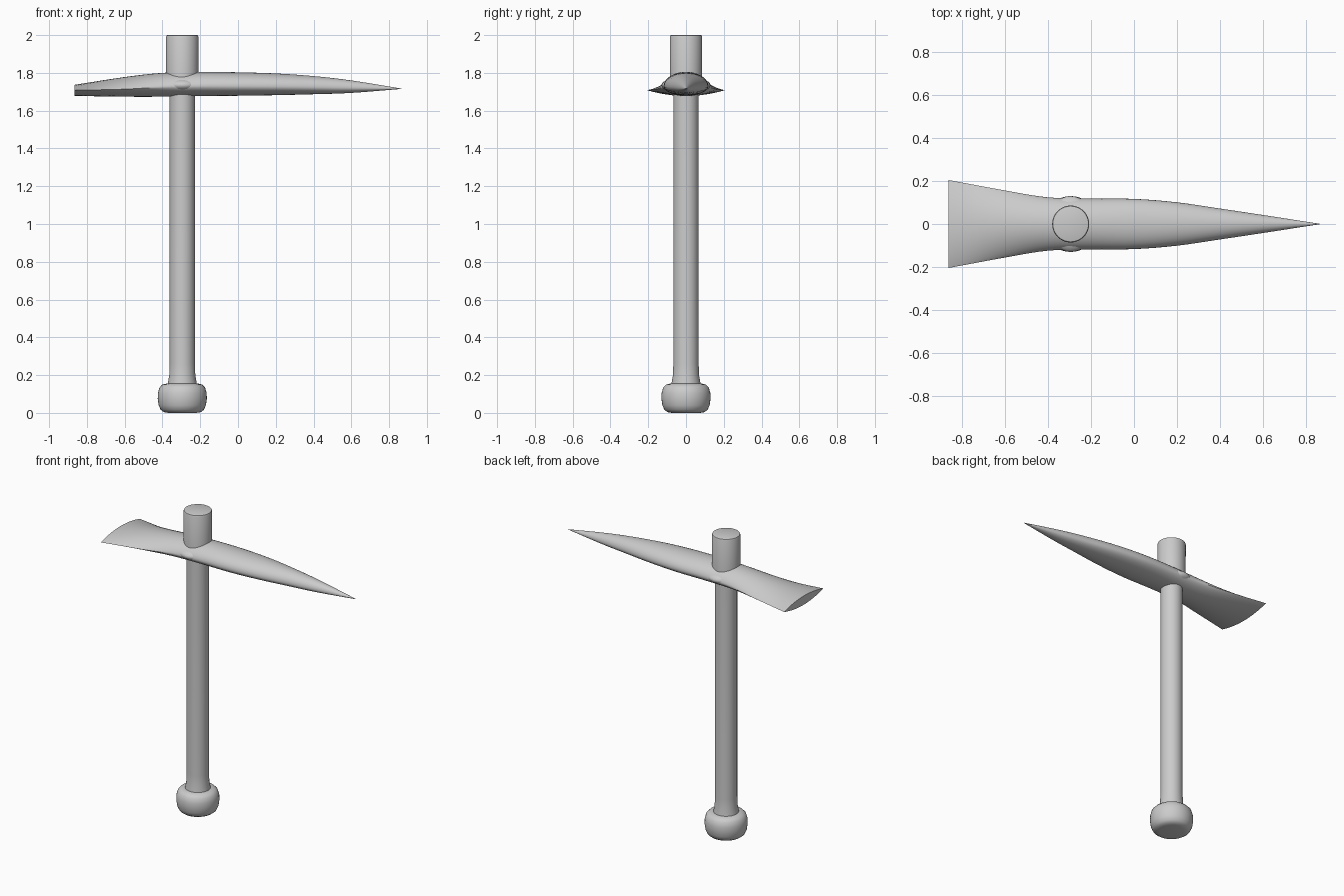
import bpy, bmesh, math

if "Cube" in bpy.data.objects:
    bpy.data.objects.remove(bpy.data.objects["Cube"])

HX = -0.295  # handle axis


def finish(name, bm, angle=40):
    bmesh.ops.recalc_face_normals(bm, faces=bm.faces)
    me = bpy.data.meshes.new(name)
    bm.to_mesh(me)
    bm.free()
    ob = bpy.data.objects.new(name, me)
    bpy.context.collection.objects.link(ob)
    bpy.ops.object.select_all(action='DESELECT')
    ob.select_set(True)
    bpy.context.view_layer.objects.active = ob
    bpy.ops.object.shade_smooth_by_angle(angle=math.radians(angle))
    return ob


def skin(name, rings, angle=40):
    """Bridge equal-sized closed rings and cap both ends."""
    bm = bmesh.new()
    vs = [[bm.verts.new(p) for p in r] for r in rings]
    n = len(vs[0])
    for a, b in zip(vs, vs[1:]):
        for i in range(n):
            j = (i + 1) % n
            bm.faces.new((a[i], a[j], b[j], b[i]))
    bm.faces.new(vs[0])
    bm.faces.new(vs[-1])
    return finish(name, bm, angle)


def lathe(name, profile, n=40):
    ring = lambda r, z: [(HX + r * math.cos(2 * math.pi * i / n),
                          r * math.sin(2 * math.pi * i / n), z) for i in range(n)]
    return skin(name, [ring(r, z) for r, z in profile])


# Rounded pommel at the foot of the handle
lathe("pommel", [(0.075, 0.0), (0.098, 0.004), (0.114, 0.016), (0.125, 0.04),
                 (0.13, 0.075), (0.129, 0.105), (0.121, 0.134), (0.105, 0.15),
                 (0.08, 0.156)])

# Shaft, flaring slightly where it meets the pommel
lathe("shaft", [(0.078, 0.14), (0.076, 0.16), (0.069, 0.20), (0.067, 0.26),
                (0.067, 1.72)])

# Thicker handle end standing above the head
lathe("handle_top", [(0.085, 1.72), (0.086, 1.99), (0.083, 1.998), (0.078, 2.0)])

# Head stations: x, half width, edge z, top z, bottom z, section power
STATIONS = [
    (-0.865, 0.205, 1.708, 1.737, 1.678, 1.0),
    (-0.60, 0.156, 1.714, 1.778, 1.674, 0.85),
    (-0.40, 0.124, 1.725, 1.800, 1.674, 0.65),
    (-0.20, 0.118, 1.730, 1.806, 1.677, 0.55),
    (0.00, 0.117, 1.730, 1.803, 1.679, 0.5),
    (0.20, 0.101, 1.728, 1.797, 1.682, 0.5),
    (0.40, 0.072, 1.725, 1.783, 1.687, 0.5),
    (0.60, 0.042, 1.721, 1.760, 1.694, 0.5),
    (0.865, 0.001, 1.716, 1.717, 1.715, 0.5),
]


def spline(p0, p1, p2, p3, t):
    return [b + 0.5 * t * (c - a + t * (2 * a - 5 * b + 4 * c - d + t * (3 * (b - c) + d - a)))
            for a, b, c, d in zip(p0, p1, p2, p3)]


def section(s, n=36):
    x, w, edge, top, bottom, p = s
    pts = []
    for i in range(n):
        a = 2 * math.pi * i / n
        h = top - edge if math.sin(a) > 0 else bottom - edge
        pts.append((x, w * math.cos(a), edge + h * abs(math.sin(a)) ** (2 * p)))
    return pts


# Pick head: flared adze blade at -x, point at +x
first = [2 * a - b for a, b in zip(STATIONS[0], STATIONS[1])]
last = [2 * a - b for a, b in zip(STATIONS[-1], STATIONS[-2])]
P = [first] + STATIONS + [last]
path = [spline(*P[k:k + 4], t / 4) for k in range(len(STATIONS) - 1) for t in range(4)]
path.append(STATIONS[-1])
skin("pick_head", [section(s) for s in path], 45)

# Small eye swelling showing at the sides of the head
bm = bmesh.new()
bmesh.ops.create_uvsphere(bm, u_segments=32, v_segments=16, radius=1)
bmesh.ops.scale(bm, vec=(0.11, 0.13, 0.045), verts=bm.verts)
bmesh.ops.translate(bm, vec=(HX, 0, 1.735), verts=bm.verts)
finish("eye_swelling", bm)
